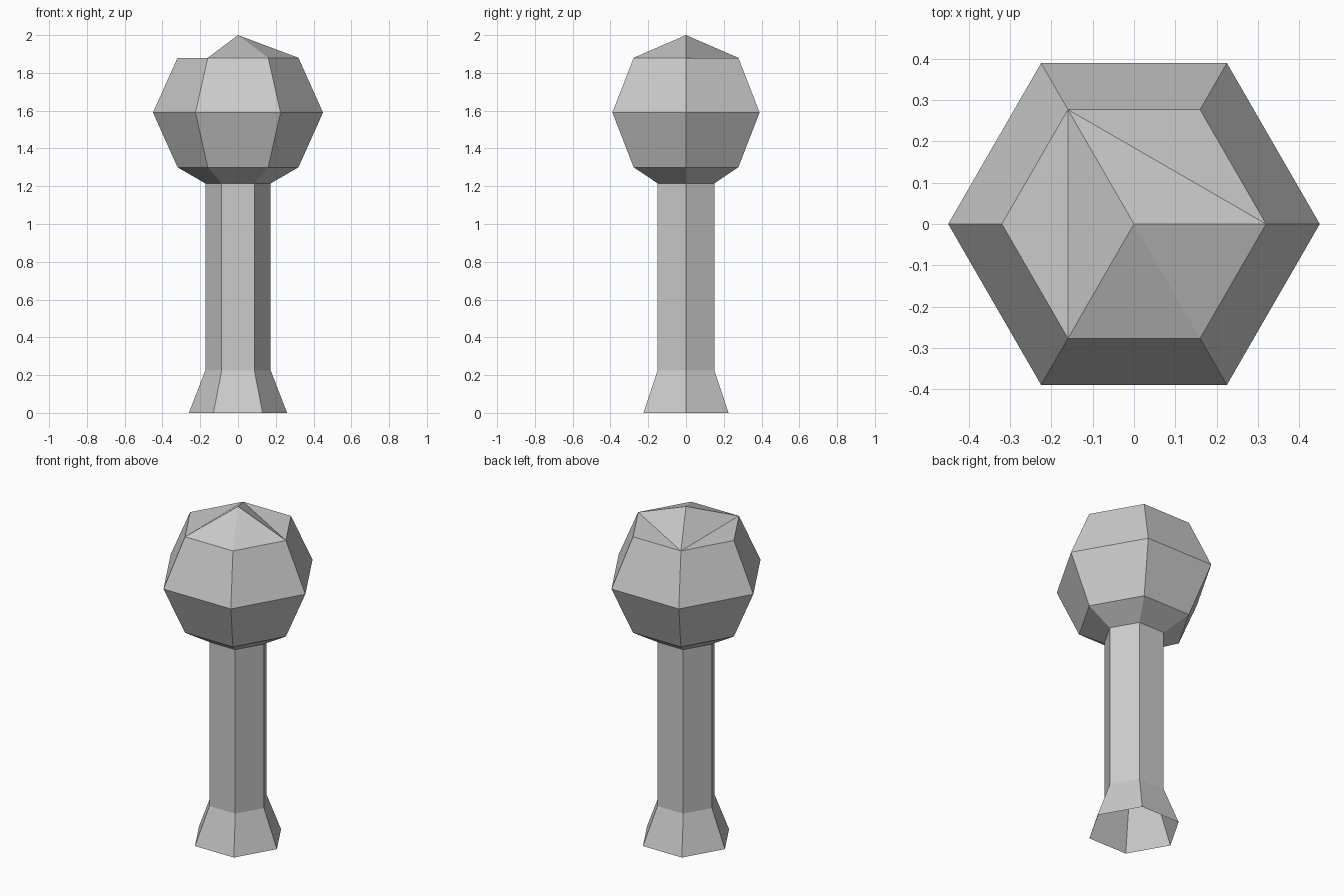
import bpy, bmesh
from math import cos, sin, pi

if "Cube" in bpy.data.objects:
    bpy.data.objects.remove(bpy.data.objects["Cube"])

SIDES = 6


def lathe(name, profile, cap=None):
    """Six-sided open shell through (radius, z) rings; cap adds faces on the last ring."""
    bm = bmesh.new()
    rings = [[bm.verts.new((r * cos(2 * pi * k / SIDES), r * sin(2 * pi * k / SIDES), z))
              for k in range(SIDES)] for r, z in profile]
    for low, high in zip(rings, rings[1:]):
        for k in range(SIDES):
            n = (k + 1) % SIDES
            bm.faces.new((low[k], low[n], high[n], high[k]))
    if cap:
        cap(bm, rings[-1])
    mesh = bpy.data.meshes.new(name)
    bm.to_mesh(mesh)
    bm.free()
    obj = bpy.data.objects.new(name, mesh)
    bpy.context.collection.objects.link(obj)
    return obj


def faceted_tip(bm, ring):
    # Uneven point: two corners of the rim stay level, the rest rise to the tip
    tip = bm.verts.new((0, 0, 2.0))
    for a, b in ((4, 5), (5, 0), (0, 2), (2, 4)):
        bm.faces.new((tip, ring[a], ring[b]))
    for a, b, c in ((0, 1, 2), (2, 3, 4)):
        bm.faces.new((ring[a], ring[b], ring[c]))


# Shaft with flared foot, open underneath
lathe("handle", [(0.26, 0), (0.173, 0.225), (0.173, 1.215)])

# Round faceted head
lathe("head", [(0.173, 1.215), (0.32, 1.30), (0.45, 1.59), (0.32, 1.88)], faceted_tip)
